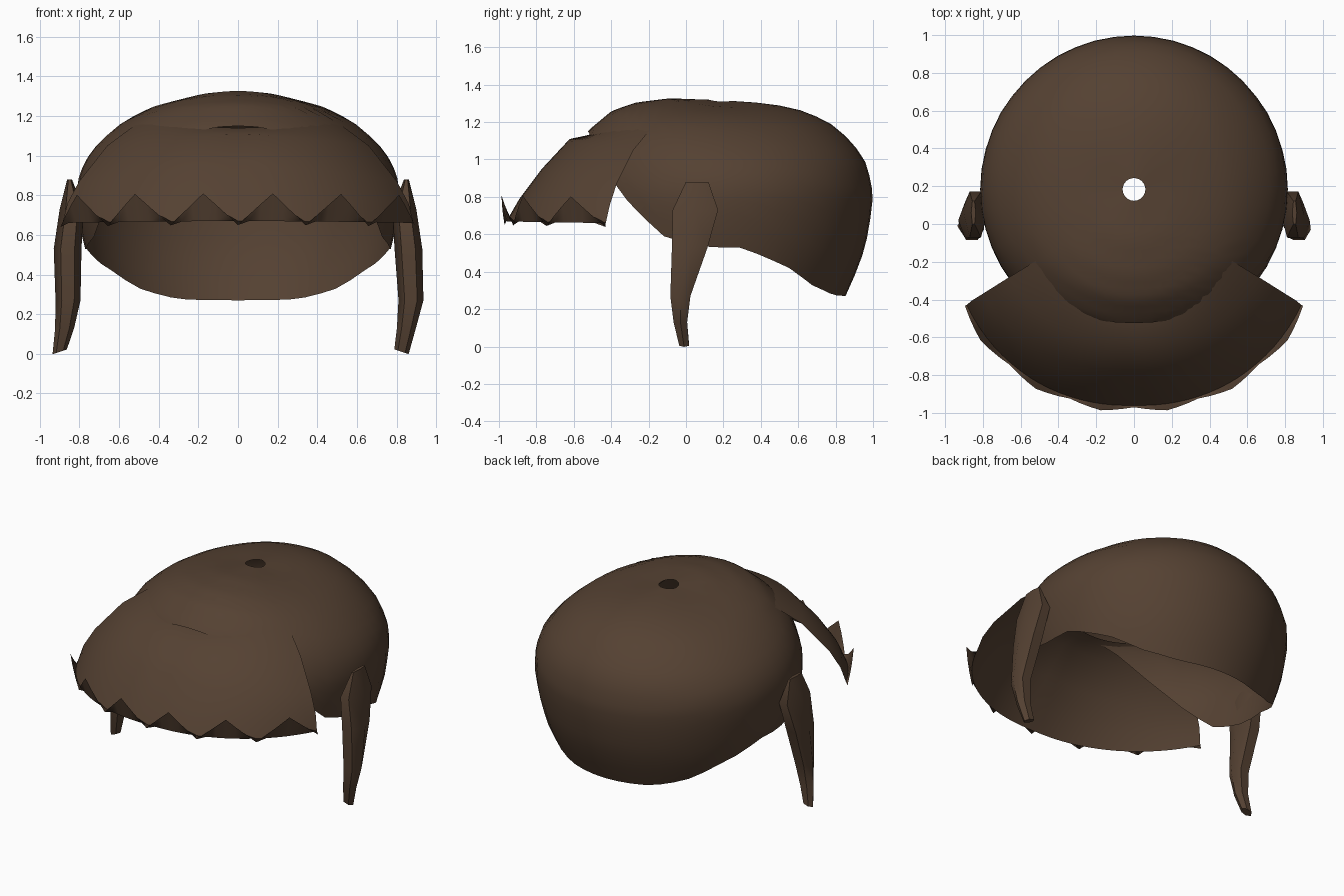
import bpy, bmesh, math
from math import sin, cos, radians, pi

cube = bpy.data.objects.get("Cube")
if cube:
    bpy.data.objects.remove(cube, do_unlink=True)

brown = bpy.data.materials.new("dark_brown")
brown.use_nodes = True
COLOR = (0.09, 0.053, 0.032, 1)
brown.diffuse_color = COLOR
brown.node_tree.nodes["Principled BSDF"].inputs["Base Color"].default_value = COLOR


def interp(points, x):
    """Piecewise linear lookup through (x, value) pairs, x ascending."""
    if x <= points[0][0]:
        return points[0][1]
    for (a, va), (b, vb) in zip(points, points[1:]):
        if x <= b:
            return va + (vb - va) * (x - a) / (b - a)
    return points[-1][1]


def loft(name, rows, closed, caps=False, angle=40):
    """Skin rows of points into a smooth shaded sheet or tube."""
    bm = bmesh.new()
    grid = [[bm.verts.new(p) for p in row] for row in rows]
    n = len(rows[0])
    for a, b in zip(grid, grid[1:]):
        for i in range(n if closed else n - 1):
            j = (i + 1) % n
            bm.faces.new((a[i], b[i], b[j], a[j]))
    if caps:
        bm.faces.new(grid[0])
        bm.faces.new(grid[-1][::-1])
        bmesh.ops.recalc_face_normals(bm, faces=bm.faces)
    mesh = bpy.data.meshes.new(name)
    bm.to_mesh(mesh)
    bm.free()
    mesh.materials.append(brown)
    obj = bpy.data.objects.new(name, mesh)
    bpy.context.collection.objects.link(obj)
    bpy.ops.object.select_all(action="DESELECT")
    obj.select_set(True)
    bpy.context.view_layer.objects.active = obj
    bpy.ops.object.shade_smooth_by_angle(angle=radians(angle))
    return obj


# Hair cap: a dome with a crown hole and a wavy lower edge
CENTER_Y = 0.183
PROFILE = [(0.06, 1.31), (0.27, 1.285), (0.45, 1.235), (0.58, 1.17), (0.70, 1.07),
           (0.775, 0.97), (0.81, 0.87), (0.815, 0.77), (0.79, 0.6), (0.75, 0.45), (0.67, 0.27)]
RADIUS_AT = [(z, r) for r, z in reversed(PROFILE)]
STEPS = [(i, z) for i, (r, z) in enumerate(PROFILE)]
STEP_AT = [(z, i) for i, z in reversed(STEPS)]
# Lower edge height, by direction from front (-1) to back (1)
EDGE = [(-1, 1.06), (-0.93, 1.03), (-0.85, 0.98), (-0.7, 0.87), (-0.55, 0.72), (-0.37, 0.58),
        (-0.1, 0.53), (0.15, 0.53), (0.5, 0.42), (0.7, 0.33), (0.9, 0.275), (1, 0.27)]


def cap_point(theta, t):
    s = sin(theta)
    z = interp(STEPS, t * interp(STEP_AT, interp(EDGE, s)))
    r = interp(RADIUS_AT, z)
    top = min(r / 0.58, 1) * min(max((z - 0.85) / 0.2, 0), 1)
    return (r * cos(theta), CENTER_Y + r * s, z + top * (0.06 * s * s - 0.03 * s))


SIDES, RINGS = 48, 16
loft("hair_cap", [[cap_point(2 * pi * i / SIDES, k / RINGS) for i in range(SIDES)]
                  for k in range(RINGS + 1)], closed=True)

# Fringe: a flared visor whose rim folds up into pointed flaps
PIVOT_Y = -0.2
# Each row: front radius, front height, side radius, side height, half angle
FRINGE = [(0.27, 1.14, 0.5, 1.17, 92), (0.42, 1.11, 0.665, 1.05, 83), (0.57, 0.95, 0.82, 0.87, 78),
          (0.69, 0.79, 0.885, 0.76, 76.5), (0.76, 0.67, 0.915, 0.66, 75.5)]
FLAPS, PER_FLAP = 6, 6
COLS = FLAPS * PER_FLAP


def fringe_row(fr, fz, sr, sz, half, flap=0):
    row = []
    for i in range(COLS + 1):
        u = 2 * i / COLS - 1
        k = abs(u) ** 1.5
        peak = 1 - abs(2 * (i % PER_FLAP) / PER_FLAP - 1)
        r = fr + (sr - fr) * k + flap * (0.01 + 0.025 * peak)
        z = fz + (sz - fz) * k + flap * (0.16 * peak - 0.02)
        a = radians(half) * u
        row.append((r * sin(a), PIVOT_Y - r * cos(a), z))
    return row


fringe_rows = [fringe_row(*row) for row in FRINGE]
fringe_rows.append(fringe_row(*FRINGE[-1], flap=1))
loft("fringe", fringe_rows, closed=False, angle=50)

# Side locks: tapering, bent six-sided strands, both curling toward -x at the tip
# Each section: height, x, y, half width, half depth
LOCK = [(0.88, 0.85, 0.06, 0.012, 0.07), (0.73, 0.84, 0.05, 0.06, 0.14), (0.53, 0.86, 0.02, 0.07, 0.11),
        (0.27, 0.873, -0.03, 0.063, 0.062), (0.13, 0.85, -0.03, 0.048, 0.042), (0.01, 0.825, -0.01, 0.036, 0.03)]
TIP_SHIFT = {0.01: 0.075, 0.13: 0.025, 0.27: -0.015}
for side, name in ((1, "left_lock"), (-1, "right_lock")):
    sections = []
    for z, x, y, w, d in LOCK:
        if side < 0:
            x += TIP_SHIFT.get(z, 0)
        sections.append([(side * x + w * cos(a), y + d * sin(a), z - (side * 0.012 * cos(a) if z < 0.1 else 0))
                         for a in (2 * pi * i / 6 for i in range(6))])
    loft(name, sections, closed=True, caps=True, angle=50)
